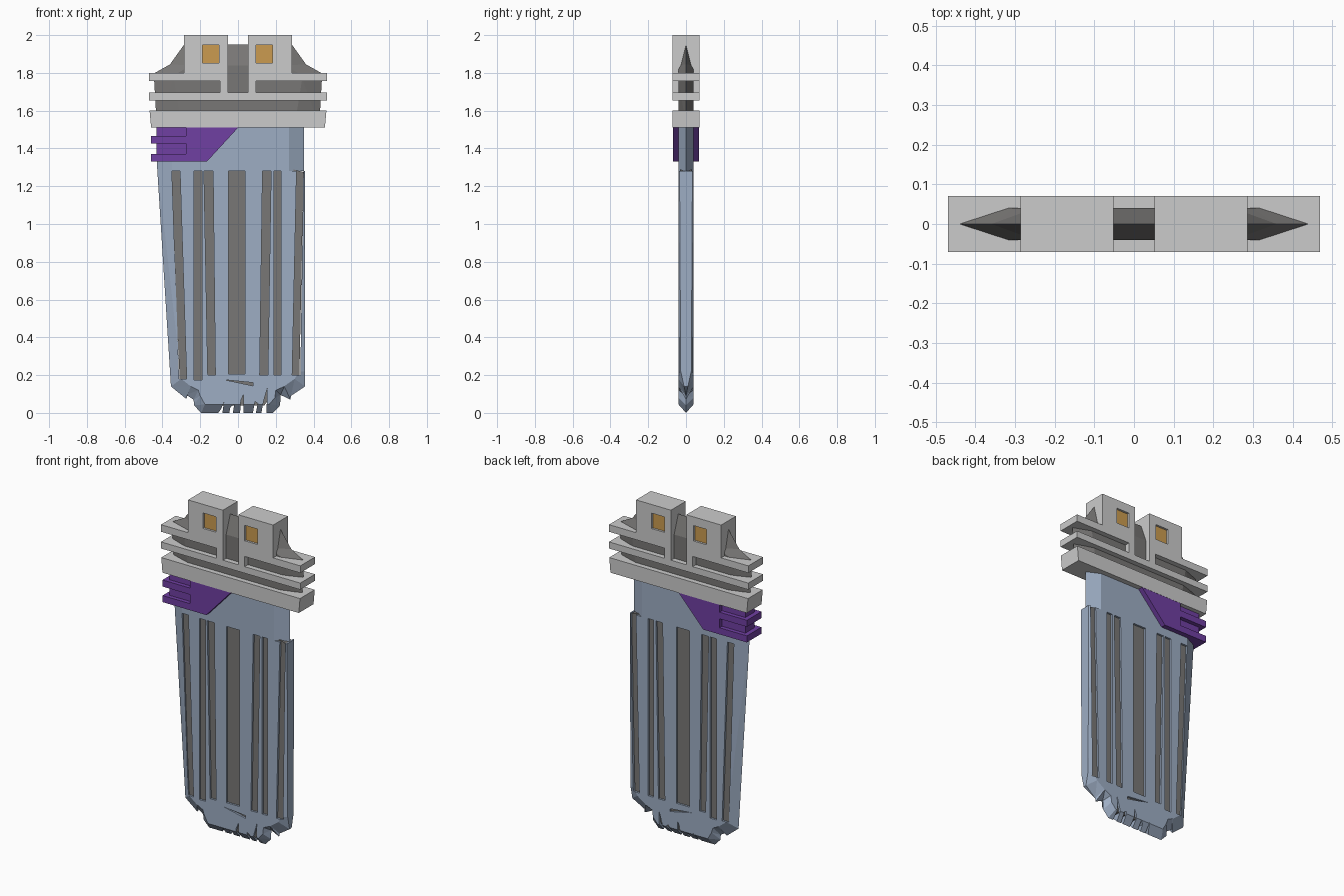
import bpy, bmesh


def material(name, rgb):
    m = bpy.data.materials.new(name)
    m.diffuse_color = (*rgb, 1)
    return m


STEEL = material("steel_blue", (0.34, 0.42, 0.55))
DARK = material("dark_grey", (0.19, 0.185, 0.18))
PURPLE = material("purple", (0.16, 0.05, 0.36))
AMBER = material("amber", (0.60, 0.33, 0.08))


def finish(bm, name, mat):
    bmesh.ops.recalc_face_normals(bm, faces=bm.faces[:])
    me = bpy.data.meshes.new(name)
    bm.to_mesh(me)
    bm.free()
    ob = bpy.data.objects.new(name, me)
    bpy.context.collection.objects.link(ob)
    if mat:
        me.materials.append(mat)
    return ob


def plates(name, outlines, half, mat=None):
    """Extrude one or more (x, z) outlines from y=-half to y=+half."""
    bm = bmesh.new()
    for pts in outlines:
        a = [bm.verts.new((x, -half, z)) for x, z in pts]
        b = [bm.verts.new((x, half, z)) for x, z in pts]
        n = len(pts)
        bm.faces.new(a)
        bm.faces.new(b[::-1])
        for i in range(n):
            j = (i + 1) % n
            bm.faces.new((a[i], b[i], b[j], a[j]))
    return finish(bm, name, mat)


def sharpened(name, rim, half, mat):
    """Plate with bevelled rim; rows are (outer x, outer z, face x, face z, rim half thickness)."""
    bm = bmesh.new()
    rings = []
    for s in (-1, 1):
        rings.append([bm.verts.new((r[2], s * half, r[3])) for r in rim])
        rings.append([bm.verts.new((r[0], s * r[4], r[1])) for r in rim])
    f, fo, b, bo = rings
    n = len(rim)
    bm.faces.new(f)
    bm.faces.new(b[::-1])
    for i in range(n):
        j = (i + 1) % n
        for p, q in ((f, fo), (fo, bo), (bo, b)):
            bm.faces.new((p[i], q[i], q[j], p[j]))
    bmesh.ops.remove_doubles(bm, verts=bm.verts[:], dist=1e-5)
    bmesh.ops.triangulate(bm, faces=bm.faces[:])
    return finish(bm, name, mat)


def cut(ob, outlines):
    cutter = plates("cutter", outlines, 0.2)
    cutter.hide_render = True
    mod = ob.modifiers.new("cut", 'BOOLEAN')
    mod.operation = 'DIFFERENCE'
    mod.solver = 'EXACT'
    mod.object = cutter
    bpy.context.view_layer.objects.active = ob
    bpy.ops.object.modifier_apply(modifier=mod.name)
    bpy.data.objects.remove(cutter)


def rect(x0, x1, z0, z1):
    return [(x0, z0), (x1, z0), (x1, z1), (x0, z1)]


# Blade with chipped tip and bevelled edges
blade = sharpened("blade", [
    (-0.43, 1.52, -0.345, 1.52, 0), (-0.43, 1.33, -0.35, 1.33, 0),
    (-0.355, 0.14, -0.30, 0.18, 0), (-0.275, 0.075, -0.25, 0.14, 0),
    (-0.273, 0.095, -0.245, 0.138, 0), (-0.235, 0.07, -0.21, 0.12, 0),
    (-0.233, 0.04, -0.20, 0.09, 0), (-0.195, 0, -0.175, 0.045, 0),
    (0.185, 0, 0.165, 0.045, 0), (0.223, 0.04, 0.195, 0.08, 0),
    (0.225, 0.095, 0.20, 0.12, 0), (0.278, 0.07, 0.245, 0.14, 0),
    (0.28, 0.09, 0.25, 0.145, 0), (0.355, 0.14, 0.30, 0.18, 0.01),
    (0.355, 0.22, 0.325, 0.22, 0.028), (0.355, 1.28, 0.348, 1.28, 0.034),
    (0.350, 1.28, 0.27, 1.28, 0), (0.350, 1.52, 0.27, 1.52, 0)], 0.04, STEEL)

# Long grooves: top left/right x, bottom left/right x, bottom z
grooves = [(-0.35, -0.307, -0.312, -0.272, 0.18), (-0.233, -0.19, -0.233, -0.19, 0.175),
           (-0.18, -0.132, -0.16, -0.12, 0.20), (-0.05, 0.037, -0.05, 0.037, 0.205),
           (0.13, 0.175, 0.115, 0.158, 0.20), (0.19, 0.228, 0.19, 0.228, 0.20),
           (0.31, 0.346, 0.287, 0.33, 0.20)]
cut(blade, [[(c, z), (d, z), (b, 1.28), (a, 1.28)] for a, b, c, d, z in grooves])

# Cracks and notches near the tip
cut(blade, [
    [(-0.07, 0.175), (0.08, 0.143), (0.08, 0.16)],
    [(-0.12, -0.02), (-0.085, -0.02), (-0.075, 0.055), (-0.09, 0.02)],
    [(-0.05, -0.02), (-0.03, -0.02), (-0.02, 0.045), (-0.04, 0.03)],
    [(0.01, -0.02), (0.03, -0.02), (0.03, 0.10), (0.015, 0.065)],
    [(0.075, -0.02), (0.09, -0.02), (0.105, 0.05), (0.09, 0.06)],
    [(0.12, -0.02), (0.15, -0.02), (0.155, 0.13), (0.135, 0.06)]])

# Dark inner plate seen through the grooves
sharpened("blade_core", [(x, z, x, z, 0.02) for x, z in (
    (-0.365, 1.30), (-0.308, 0.172), (-0.20, 0.11), (-0.14, 0.04),
    (0.14, 0.04), (0.19, 0.11), (0.325, 0.19), (0.347, 1.275), (0.25, 1.30))], 0.028, DARK)

# Purple side clamp with two fins, and its recessed filler
plates("purple_clamp", [[
    (-0.275, 1.515), (0.005, 1.515), (-0.165, 1.33), (-0.46, 1.33), (-0.46, 1.37),
    (-0.275, 1.37), (-0.275, 1.425), (-0.46, 1.425), (-0.46, 1.465), (-0.275, 1.465)]],
    0.07, PURPLE)
plates("purple_clamp_filler", [rect(-0.432, -0.25, 1.335, 1.515)], 0.045, PURPLE)

# Dark pointed core running through the guard
half_core = [(0.43, 1.52, 0.30, 1.52, 0), (0.445, 1.78, 0.34, 1.77, 0),
             (0.44, 1.80, 0.335, 1.79, 0), (0.36, 1.845, 0.30, 1.81, 0),
             (0.285, 1.95, 0.25, 1.84, 0)]
sharpened("guard_core", half_core + [(-a, b, -c, d, t) for a, b, c, d, t in half_core[::-1]],
          0.04, DARK)

# Guard: lower collar, then the finned body with twin towers
plates("guard_collar", [[(-0.46, 1.51), (0.46, 1.51), (0.468, 1.60), (-0.468, 1.60)]], 0.071)
half_body = [(0.47, 1.655), (0.47, 1.695), (0.095, 1.695), (0.095, 1.757), (0.47, 1.757),
             (0.47, 1.80), (0.287, 1.80), (0.287, 2.0), (0.052, 2.0), (0.052, 1.695)]
body = plates("guard_body", [half_body + [(-x, z) for x, z in half_body[::-1]]], 0.071)
windows = [rect(-0.187, -0.10, 1.853, 1.947), rect(0.095, 0.182, 1.853, 1.947)]
cut(body, windows)

# Amber windows set into the towers
for side, w in zip(("left", "right"), windows):
    plates("amber_window_" + side, [w], 0.058, AMBER)
